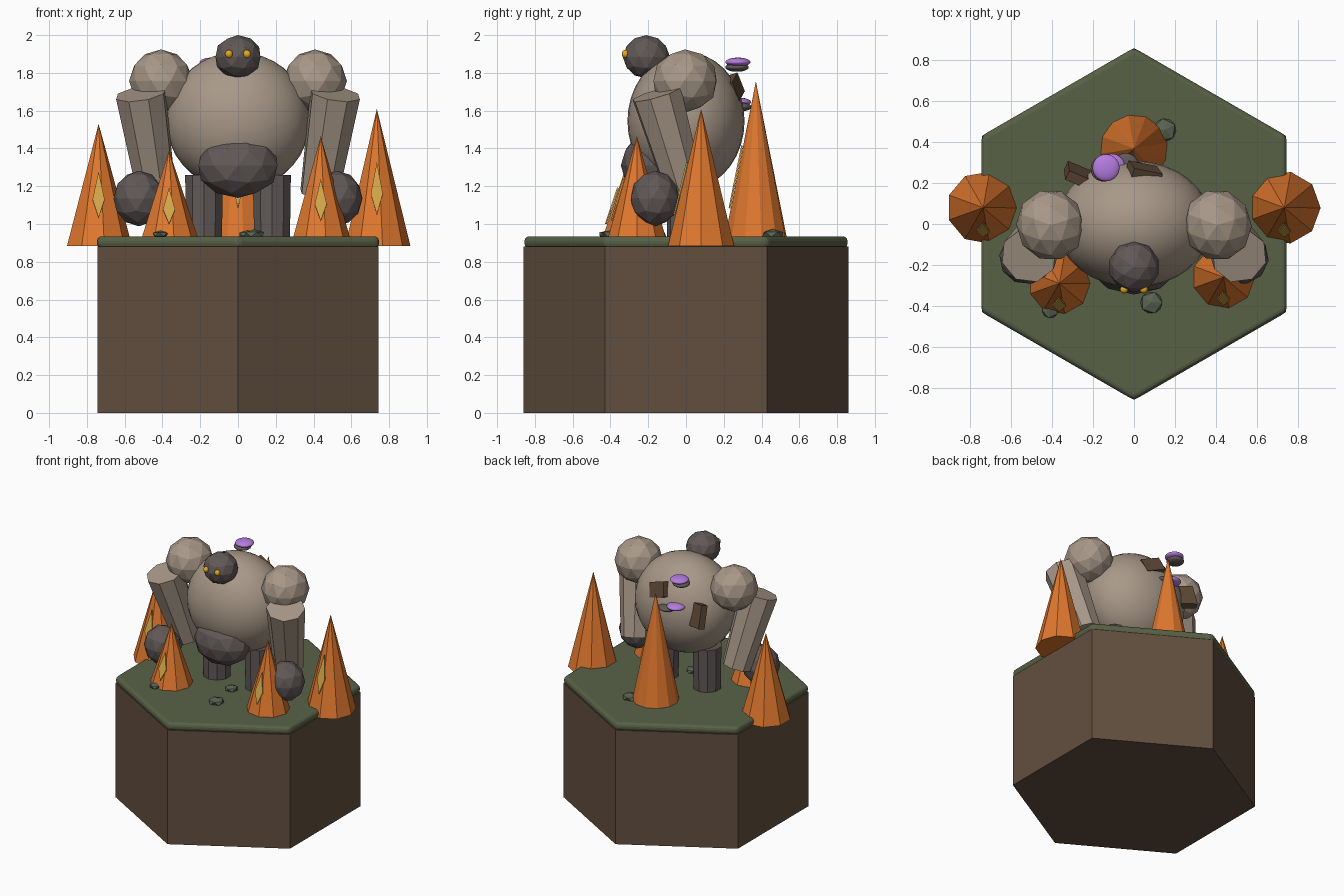
import bpy, bmesh, math
from mathutils import Vector, Euler

if "Cube" in bpy.data.objects:
    bpy.data.objects.remove(bpy.data.objects["Cube"], do_unlink=True)


def material(name, rgb):
    """Flat material from an sRGB colour given in 0-255."""
    lin = [((c / 255 + 0.055) / 1.055) ** 2.4 for c in rgb] + [1.0]
    m = bpy.data.materials.new(name)
    m.use_nodes = True
    m.diffuse_color = lin
    bsdf = next(n for n in m.node_tree.nodes if n.type == 'BSDF_PRINCIPLED')
    bsdf.inputs["Base Color"].default_value = lin
    bsdf.inputs["Roughness"].default_value = 0.9
    return m


EARTH = material("earth_brown", (98, 79, 63))
GRASS = material("moss_green", (88, 97, 70))
STONE = material("tan_stone", (168, 152, 136))
DARK = material("dark_stone", (97, 89, 87))
ORANGE = material("autumn_orange", (224, 120, 46))
GOLD = material("leaf_gold", (212, 166, 74))
PURPLE = material("mushroom_purple", (182, 124, 224))
WOOD = material("bark_brown", (96, 74, 56))
PEBBLE = material("pebble_green", (90, 99, 82))
AMBER = material("eye_amber", (232, 170, 32))


def add(name, bm, mat, smooth=False):
    me = bpy.data.meshes.new(name)
    bm.to_mesh(me)
    bm.free()
    me.materials.append(mat)
    for p in me.polygons:
        p.use_smooth = smooth
    ob = bpy.data.objects.new(name, me)
    bpy.context.collection.objects.link(ob)
    return ob


def boulder(name, loc, size, mat, turn=0.0, detail=2):
    bm = bmesh.new()
    bmesh.ops.create_icosphere(bm, subdivisions=detail, radius=1)
    ob = add(name, bm, mat)
    ob.location, ob.scale, ob.rotation_euler.z = loc, size, turn
    return ob


def ball(name, loc, size, mat):
    bm = bmesh.new()
    bmesh.ops.create_uvsphere(bm, u_segments=32, v_segments=18, radius=1)
    ob = add(name, bm, mat, smooth=True)
    ob.location, ob.scale = loc, size
    return ob


def column(name, bottom, top, r1, r2, sides, mat, turn=0.0):
    """Faceted cylinder or cone running from bottom to top."""
    a, b = Vector(bottom), Vector(top)
    bm = bmesh.new()
    bmesh.ops.create_cone(bm, cap_ends=True, segments=sides, radius1=r1,
                          radius2=r2, depth=(b - a).length)
    bmesh.ops.rotate(bm, verts=bm.verts, matrix=Euler((0, 0, turn)).to_matrix())
    ob = add(name, bm, mat)
    ob.location = (a + b) / 2
    ob.rotation_euler = (b - a).to_track_quat('Z', 'Y').to_euler()
    return ob


def box(name, loc, size, rot, mat):
    bm = bmesh.new()
    bmesh.ops.create_cube(bm, size=1)
    ob = add(name, bm, mat)
    ob.location, ob.scale, ob.rotation_euler = loc, size, rot
    return ob


# Hexagonal ground block with a rounded moss slab on top
column("ground_block", (0, 0, 0), (0, 0, 0.88), 0.86, 0.86, 6, EARTH)
moss = column("moss_slab", (0, 0, 0.872), (0, 0, 0.935), 0.862, 0.862, 6, GRASS)
bevel = moss.modifiers.new("rounded_edge", 'BEVEL')
bevel.width, bevel.segments = 0.025, 3

# Torso, belly plate and head
ball("torso", (0, 0, 1.545), (0.38, 0.31, 0.365), STONE)
boulder("belly", (0, -0.19, 1.31), (0.22, 0.155, 0.172), DARK)
boulder("head", (0, -0.21, 1.885), (0.125, 0.125, 0.115), DARK)

# Paired limbs and eyes
for side, s in (("left", 1), ("right", -1)):
    ball(f"{side}_eye", (s * 0.048, -0.32, 1.9), (0.02, 0.02, 0.022), AMBER)
    boulder(f"{side}_shoulder", (s * 0.408, -0.005, 1.757),
            (0.168, 0.175, 0.167), STONE, turn=0.3)
    column(f"{side}_arm", (s * 0.43, 0.0, 1.16), (s * 0.515, -0.155, 1.69),
           0.105, 0.138, 8, STONE)
    boulder(f"{side}_hand", (s * 0.525, -0.165, 1.135),
            (0.135, 0.13, 0.147), DARK, turn=0.2)
    column(f"{side}_leg", (s * 0.18, 0, 0.92), (s * 0.18, 0, 1.26),
           0.1, 0.105, 10, DARK)


# Cone trees, each with a gold leaf-shaped mark on its front
def tree(name, x, y, top, r, sides):
    base = 0.883
    h = top - base
    column(name, (x, y, base), (x, y, top), r, 0, sides, ORANGE, turn=0.17)
    bm = bmesh.new()
    pts = [(t, w) for t, w in ((0.23, 0), (0.38, 0.032), (0.61, 0), (0.38, -0.032))]
    bm.faces.new([bm.verts.new((x + w, y - r * (1 - t) - 0.005, base + t * h))
                  for t, w in pts])
    leaf = add(name + "_mark", bm, GOLD)
    plate = leaf.modifiers.new("plate", 'SOLIDIFY')
    plate.thickness, plate.offset = 0.009, 0


tree("right_tree", -0.738, 0.08, 1.53, 0.178, 9)
tree("left_tree", 0.735, 0.08, 1.61, 0.178, 9)
tree("front_right_tree", -0.365, -0.29, 1.39, 0.168, 9)
tree("front_left_tree", 0.438, -0.26, 1.465, 0.168, 9)
tree("back_tree", 0, 0.37, 1.755, 0.175, 12)

# Mushrooms growing on the back
for i, (cap, stem) in enumerate((((-0.137, 0.275, 1.857), (-0.15, 0.27, 1.83)),
                                 ((-0.11, 0.278, 1.645), (-0.04, 0.285, 1.62)))):
    ball(f"mushroom_cap_{i + 1}", cap, (0.066, 0.066, 0.024), PURPLE)
    ball(f"mushroom_base_{i + 1}", stem, (0.062, 0.062, 0.024), DARK)

# Bark slabs stuck to the back
box("bark_slab_low", (-0.275, 0.24, 1.6), (0.12, 0.05, 0.17),
    (0.25, 0.15, -0.4), WOOD)
box("bark_slab_high", (0.05, 0.255, 1.72), (0.15, 0.05, 0.11),
    (0.3, 0.35, -0.2), WOOD)

# Flat pebbles on the moss
for i, (x, y, r) in enumerate(((0.085, -0.385, 0.06), (0.05, -0.15, 0.05),
                               (-0.41, -0.42, 0.045), (0.15, 0.46, 0.063))):
    boulder(f"pebble_{i + 1}", (x, y, 0.945), (r, r, r * 0.45), PEBBLE,
            turn=i, detail=1)
